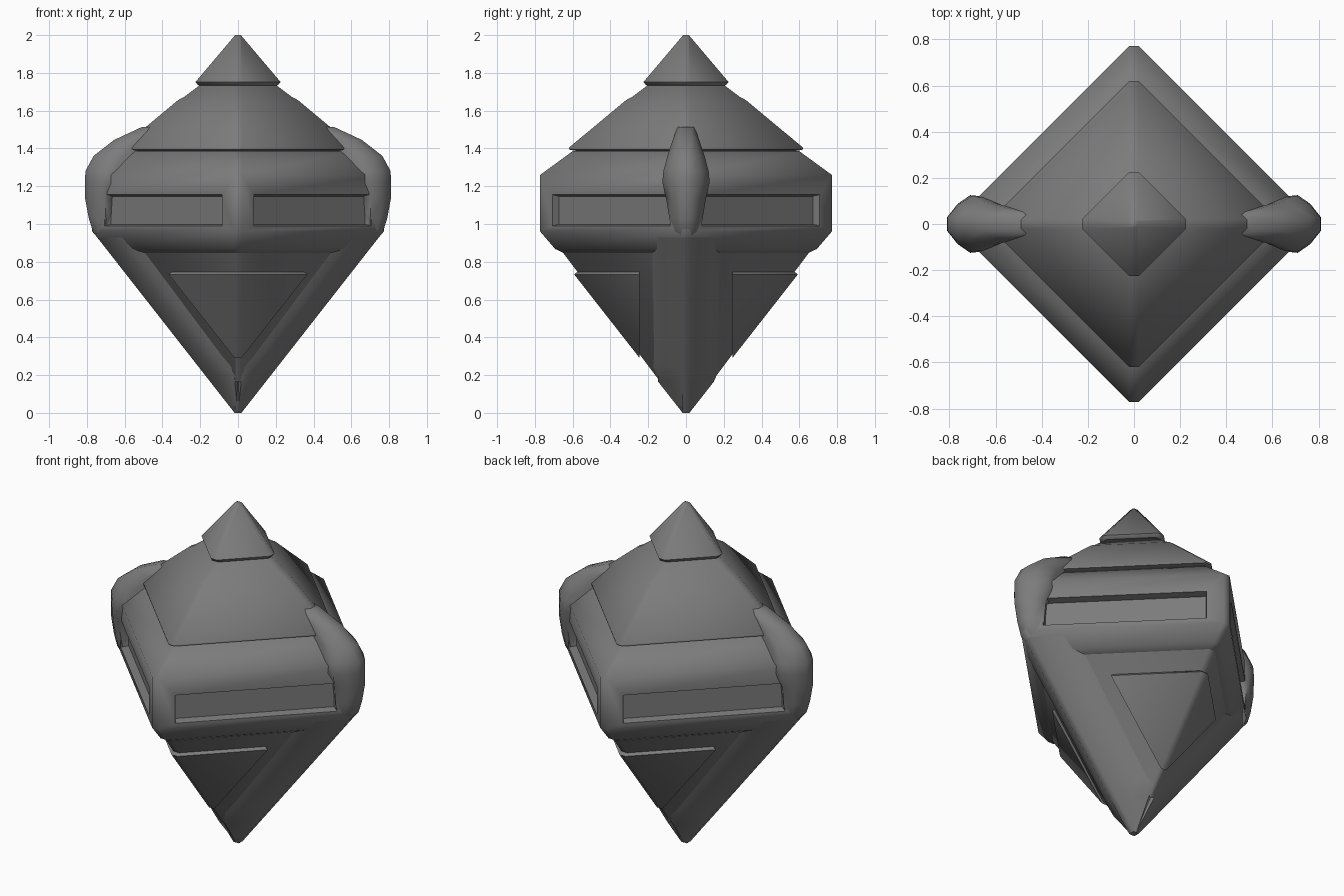
import bpy, bmesh
from math import radians
from mathutils import Vector

if "Cube" in bpy.data.objects:
    bpy.data.objects.remove(bpy.data.objects["Cube"])

# Dark grey stone
stone = bpy.data.materials.new("dark_grey")
stone.diffuse_color = (0.2, 0.2, 0.2, 1)
stone.use_nodes = True
stone.node_tree.nodes["Principled BSDF"].inputs["Base Color"].default_value = stone.diffuse_color


def finish(bm, name, angle=50):
    bmesh.ops.recalc_face_normals(bm, faces=bm.faces)
    me = bpy.data.meshes.new(name)
    bm.to_mesh(me)
    bm.free()
    me.materials.append(stone)
    ob = bpy.data.objects.new(name, me)
    bpy.context.collection.objects.link(ob)
    bpy.ops.object.select_all(action='DESELECT')
    ob.select_set(True)
    bpy.context.view_layer.objects.active = ob
    bpy.ops.object.shade_smooth_by_angle(angle=radians(angle))
    return ob


def loft(sections):
    """Skin a stack of closed point loops and cap both ends."""
    bm = bmesh.new()
    loops = [[bm.verts.new(p) for p in s] for s in sections]
    n = len(loops[0])
    for a, b in zip(loops, loops[1:]):
        for i in range(n):
            j = (i + 1) % n
            bm.faces.new((a[i], a[j], b[j], b[i]))
    bm.faces.new(loops[0][::-1])
    bm.faces.new(loops[-1])
    bmesh.ops.recalc_face_normals(bm, faces=bm.faces)
    return bm


def diamond(r, z):
    """Square turned 45 degrees with clipped corners."""
    c = min(0.02, r * 0.9)
    return [(r, -c, z), (r, c, z), (c, r, z), (-c, r, z),
            (-r, c, z), (-r, -c, z), (-c, -r, z), (c, -r, z)]


def stack(profile):
    return loft([diamond(r, z) for r, z in profile])


def mirrored(half, s, z):
    """Close a half outline across y = 0 and place it on side s."""
    loop = half + [(x, -y) for x, y in reversed(half)]
    return [(s * x, y, z) for x, y in loop]


def clip(bm, y, side):
    """Keep the part of the mesh where side * y is below the plane."""
    geom = bm.verts[:] + bm.edges[:] + bm.faces[:]
    cut = bmesh.ops.bisect_plane(bm, geom=geom, plane_co=(0, y, 0),
                                 plane_no=(0, side, 0), clear_outer=True)
    edges = [e for e in cut['geom_cut'] if isinstance(e, bmesh.types.BMEdge)]
    bmesh.ops.holes_fill(bm, edges=edges, sides=0)


# Recessed lower core
finish(stack([(0.012, 0), (0.66, 0.86)]), "lower_core")

# Soft-sided frames that run down the left and right edges to the point
for s, label in ((-1, "left"), (1, "right")):
    secs = []
    for z in (0, 0.165, 0.2, 0.24, 0.3, 0.6, 0.96):
        r = 0.018 + 0.783 * z
        half = [(r, min(0.02, r)), (max(r - 0.13, 0), min(0.15, r)),
                (max(r - 0.215, 0), min(0.19, r - 0.012))]
        secs.append(mirrored(half, s, z))
    finish(loft(secs), label + "_lower_frame")

# Raised triangular plates wrapped round the front and back edges
for s, label in ((-1, "front"), (1, "back")):
    bm = stack([(0.018, 0), (0.592, 0.733), (0.575, 0.747)])
    clip(bm, 0.245 * s, -s)
    finish(bm, label + "_lower_plate")

# Middle band with four recessed windows
band = stack([(0.64, 0.842), (0.693, 0.868), (0.772, 0.96),
              (0.772, 1.26), (0.598, 1.387)])
walls = [f for f in band.faces if abs(f.normal.z) < 0.01 and f.calc_area() > 0.2]
bmesh.ops.inset_individual(band, faces=walls, thickness=0.05)
for f in walls:
    for v in f.verts:
        near_x = abs(v.co.x) > abs(v.co.y)
        ax, ay = (0.707, 0.085) if near_x else (0.085, 0.707)
        v.co = Vector((ax if v.co.x > 0 else -ax, ay if v.co.y > 0 else -ay,
                       0.99 if v.co.z < 1.1 else 1.155))
band.normal_update()
bmesh.ops.inset_individual(band, faces=walls, thickness=0.012, depth=-0.042)
finish(band, "window_band")

# Bulging ribs on the left and right corners: tip x, wing x, half width, z
ribs = [(0.70, 0.63, 0.06, 0.90), (0.768, 0.695, 0.075, 0.96),
        (0.79, 0.70, 0.088, 1.03), (0.81, 0.705, 0.106, 1.138),
        (0.81, 0.71, 0.125, 1.22), (0.808, 0.705, 0.12, 1.28),
        (0.765, 0.66, 0.098, 1.36), (0.656, 0.56, 0.07, 1.445),
        (0.51, 0.45, 0.045, 1.513)]
for s, label in ((-1, "left"), (1, "right")):
    secs = []
    for tip, wing, w, z in ribs:
        half = [(tip, 0.03), (tip * 0.55 + wing * 0.45, 0.03 + (w - 0.03) * 0.6), (wing, w)]
        if z < 1.18:   # keep clear of the window openings
            half += [(wing - 0.02, w - 0.02), (wing - 0.06, w - 0.06)]
        else:
            half += [(wing - 0.05, w - 0.005), (wing - 0.17, w - 0.04)]
        secs.append(mirrored(half, s, z))
    finish(loft(secs), label + "_rib", 60)

# Sloping roof with a thin overhanging lip
finish(stack([(0.57, 1.385), (0.62, 1.394), (0.62, 1.404), (0.317, 1.656),
              (0.286, 1.672), (0.2, 1.737)]), "roof")

# Pointed top
finish(stack([(0.195, 1.733), (0.212, 1.735), (0.225, 1.752), (0.015, 2.0)]), "top_point")
